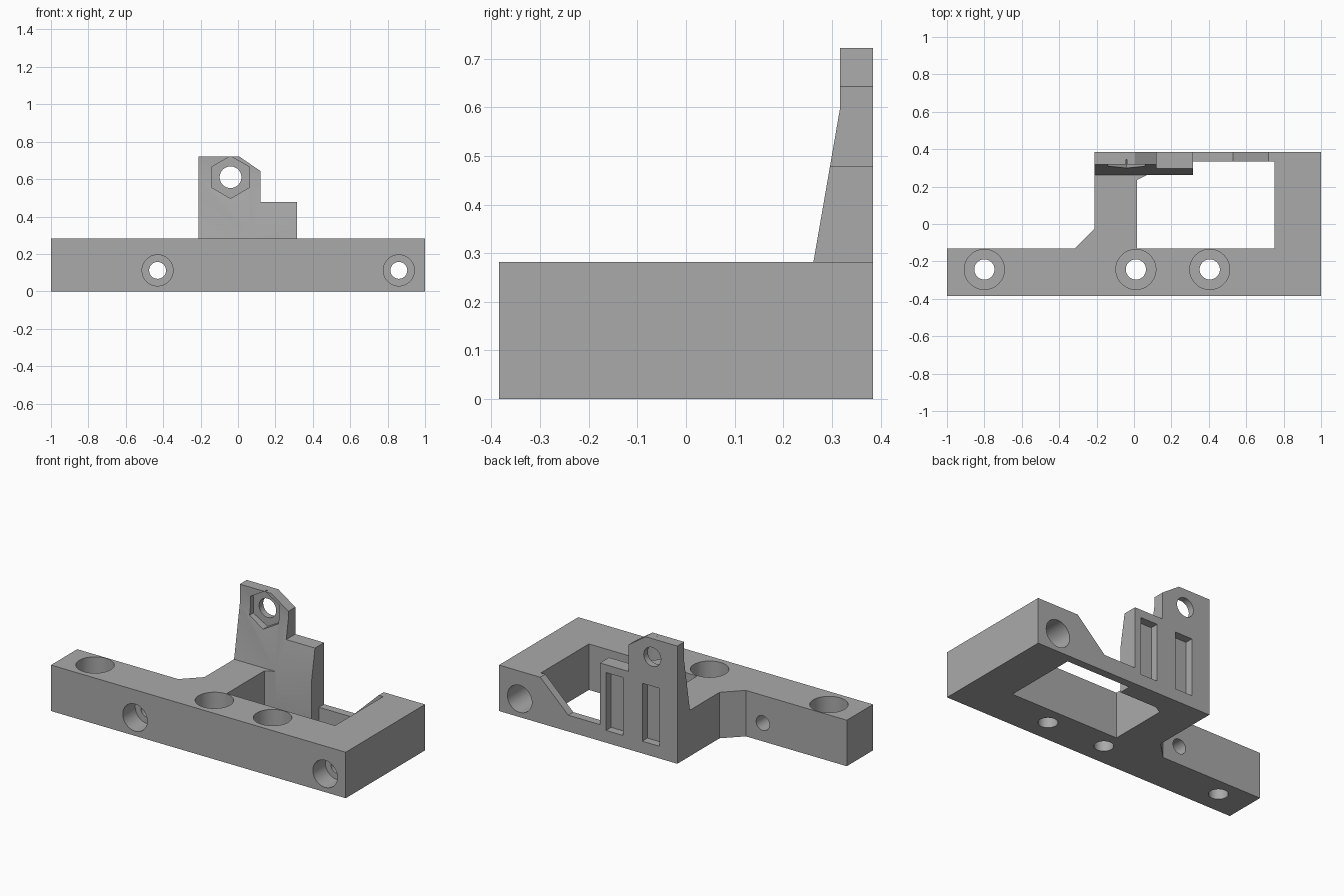
import bpy, bmesh, math
from mathutils import Vector

if "Cube" in bpy.data.objects:
    bpy.data.objects.remove(bpy.data.objects["Cube"], do_unlink=True)

grey = bpy.data.materials.new("plain grey")
grey.use_nodes = True
grey.diffuse_color = (0.4, 0.4, 0.4, 1)
grey.node_tree.nodes["Principled BSDF"].inputs["Base Color"].default_value = (0.4, 0.4, 0.4, 1)

# Maps (profile u, profile v, extrusion depth) to x, y, z
AXES = {
    "x": lambda u, v, d: (d, u, v),
    "y": lambda u, v, d: (u, d, v),
    "z": lambda u, v, d: (u, v, d),
}


def prism(name, axis, profile, start, end):
    """Extrude a flat profile along one axis."""
    place = AXES[axis]
    bm = bmesh.new()
    face = bm.faces.new([bm.verts.new(place(u, v, start)) for u, v in profile])
    new = bmesh.ops.extrude_face_region(bm, geom=[face])["geom"]
    shift = Vector(place(0, 0, end - start))
    bmesh.ops.translate(bm, vec=shift, verts=[g for g in new if isinstance(g, bmesh.types.BMVert)])
    bmesh.ops.recalc_face_normals(bm, faces=bm.faces[:])
    mesh = bpy.data.meshes.new(name)
    bm.to_mesh(mesh)
    bm.free()
    mesh.materials.append(grey)
    obj = bpy.data.objects.new(name, mesh)
    bpy.context.collection.objects.link(obj)
    return obj


def box_profile(u0, u1, v0, v1):
    return [(u0, v0), (u1, v0), (u1, v1), (u0, v1)]


def ring(u, v, radius, sides=48):
    """Regular polygon with one point straight up."""
    steps = [math.tau * i / sides for i in range(sides)]
    return [(u + radius * math.sin(a), v + radius * math.cos(a)) for a in steps]


def combine(target, tool, operation):
    """Apply a boolean and remove the tool object."""
    tool.hide_render = True
    mod = target.modifiers.new("combine", "BOOLEAN")
    mod.operation = operation
    mod.solver = "EXACT"
    mod.object = tool
    bpy.context.view_layer.update()
    result = bpy.data.meshes.new_from_object(
        target.evaluated_get(bpy.context.evaluated_depsgraph_get()))
    target.modifiers.clear()
    target.data = result
    bpy.data.objects.remove(tool, do_unlink=True)


def cut(target, axis, profile, start, end):
    combine(target, prism("cutter", axis, profile, start, end), "DIFFERENCE")


BACK, FRONT, TOP, DECK = 0.384, -0.384, 0.722, 0.282

# Base: front bar with two rearward arms
bracket = prism("mounting_bracket", "z", [
    (-1, FRONT), (1, FRONT), (1, BACK), (0.75, BACK), (0.75, -0.13),
    (0.015, -0.13), (0.015, 0.235), (0.07, 0.262), (-0.21, 0.262),
    (-0.21, -0.025), (-0.315, -0.13), (-1, -0.13)], 0, DECK)

# Upright plate with a stepped top and a sloping front
plate = prism("upright_plate", "y", [
    (-0.21, 0), (0.315, 0), (0.315, 0.478), (0.12, 0.478),
    (0.12, 0.643), (0.005, TOP), (-0.21, TOP)], 0.262, BACK)
cut(plate, "x", [(0.2, DECK), (0.262, DECK), (0.317, 0.6), (0.317, 0.8), (0.2, 0.8)], -0.5, 0.5)

# Rear slots
for x in (0.216, -0.03):
    cut(plate, "y", box_profile(x - 0.058, x + 0.058, 0.075, 0.43), BACK - 0.05, 0.5)

# Nut pocket and its hole
cut(plate, "y", ring(-0.04, 0.61, 0.113, 6), 0.2, 0.345)
cut(plate, "y", ring(-0.04, 0.61, 0.058), 0.2, 0.5)

# Low rear rail with a sloping end
rail = prism("rear_rail", "y", [
    (0.315, 0), (0.75, 0), (0.75, DECK), (0.72, DECK), (0.53, 0.1), (0.315, 0.1)], 0.335, BACK)

for part in (plate, rail):
    combine(bracket, part, "UNION")

# Vertical counterbored holes
for x in (-0.8, 0.01, 0.405):
    cut(bracket, "z", ring(x, -0.243, 0.107), 0.12, 0.5)
    cut(bracket, "z", ring(x, -0.243, 0.054), -0.1, 0.5)

# Front counterbored holes, the one on the left arm also bored from behind
for x in (-0.43, 0.86):
    cut(bracket, "y", ring(x, 0.112, 0.083), -0.5, FRONT + 0.12)
    cut(bracket, "y", ring(x, 0.112, 0.045), -0.5, 0.5)
cut(bracket, "y", ring(0.86, 0.112, 0.083), -0.13, 0.5)

# Merge flat regions and smooth the bores
bm = bmesh.new()
bm.from_mesh(bracket.data)
bmesh.ops.remove_doubles(bm, verts=bm.verts[:], dist=0.0001)
bmesh.ops.dissolve_limit(bm, angle_limit=0.01, verts=bm.verts[:], edges=bm.edges[:])
bm.to_mesh(bracket.data)
bm.free()
bpy.ops.object.select_all(action="DESELECT")
bracket.select_set(True)
bpy.context.view_layer.objects.active = bracket
bpy.ops.object.shade_smooth_by_angle(angle=math.radians(20))
